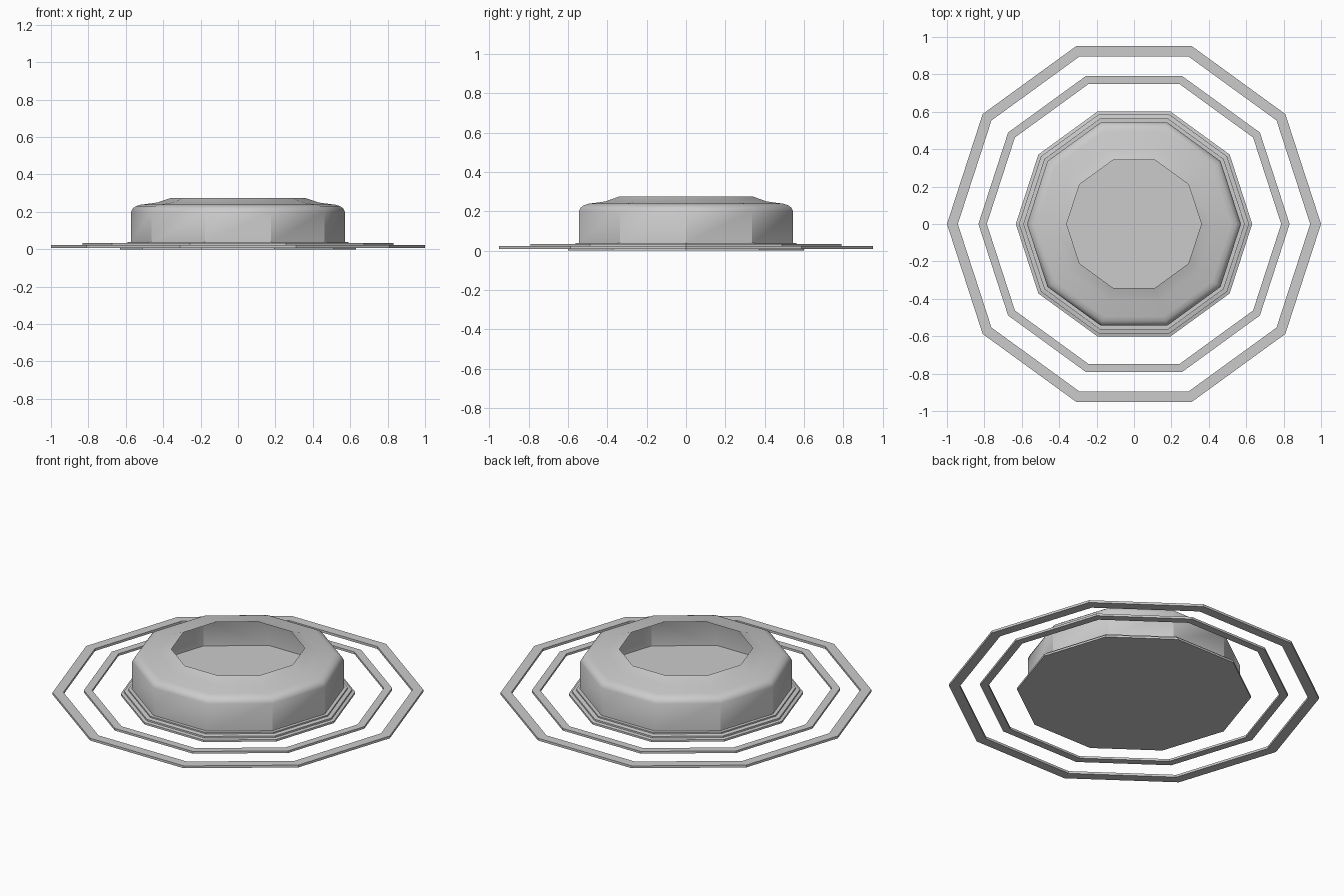
import bpy, bmesh
from math import cos, sin, pi

if "Cube" in bpy.data.objects:
    bpy.data.objects.remove(bpy.data.objects["Cube"])

SIDES = 10


def lathe(name, profile, close=False, cap=False, smooth=False):
    """Spin an (r, z) profile round z as a decagon with corners on the x axis."""
    bm = bmesh.new()
    rings = [[bm.verts.new((r * cos(2 * pi * i / SIDES), r * sin(2 * pi * i / SIDES), z))
              for i in range(SIDES)] for r, z in profile]
    pairs = list(zip(rings, rings[1:]))
    if close:
        pairs.append((rings[-1], rings[0]))
    for a, b in pairs:
        for i in range(SIDES):
            j = (i + 1) % SIDES
            bm.faces.new((a[i], a[j], b[j], b[i]))
    if cap:
        bm.faces.new(rings[0][::-1])
        bm.faces.new(rings[-1])
    mesh = bpy.data.meshes.new(name)
    bm.to_mesh(mesh)
    bm.free()
    obj = bpy.data.objects.new(name, mesh)
    bpy.context.collection.objects.link(obj)
    if smooth:
        bpy.ops.object.select_all(action='DESELECT')
        obj.select_set(True)
        bpy.context.view_layer.objects.active = obj
        bpy.ops.object.shade_smooth_by_angle(angle=0.6)
    return obj


def flat_ring(name, outer, inner, z0, z1):
    return lathe(name, [(inner, z0), (outer, z0), (outer, z1), (inner, z1)], close=True)


# Loose flat rings around the base
flat_ring("outer_ring", 1.0, 0.942, 0.008, 0.022)
flat_ring("inner_ring", 0.832, 0.787, 0.02, 0.033)

# Stepped base plate, which is also the floor seen through the opening
lathe("base_plate", [(0.632, 0.0), (0.632, 0.012), (0.615, 0.016), (0.615, 0.026),
                     (0.592, 0.03), (0.592, 0.038)], cap=True)

# Hollow open-topped shell with a rounded shoulder and raised rim
lathe("shell", [(0.572, 0.036), (0.572, 0.2), (0.562, 0.219), (0.545, 0.231),
                (0.52, 0.238), (0.43, 0.25), (0.36, 0.274)], smooth=True)
